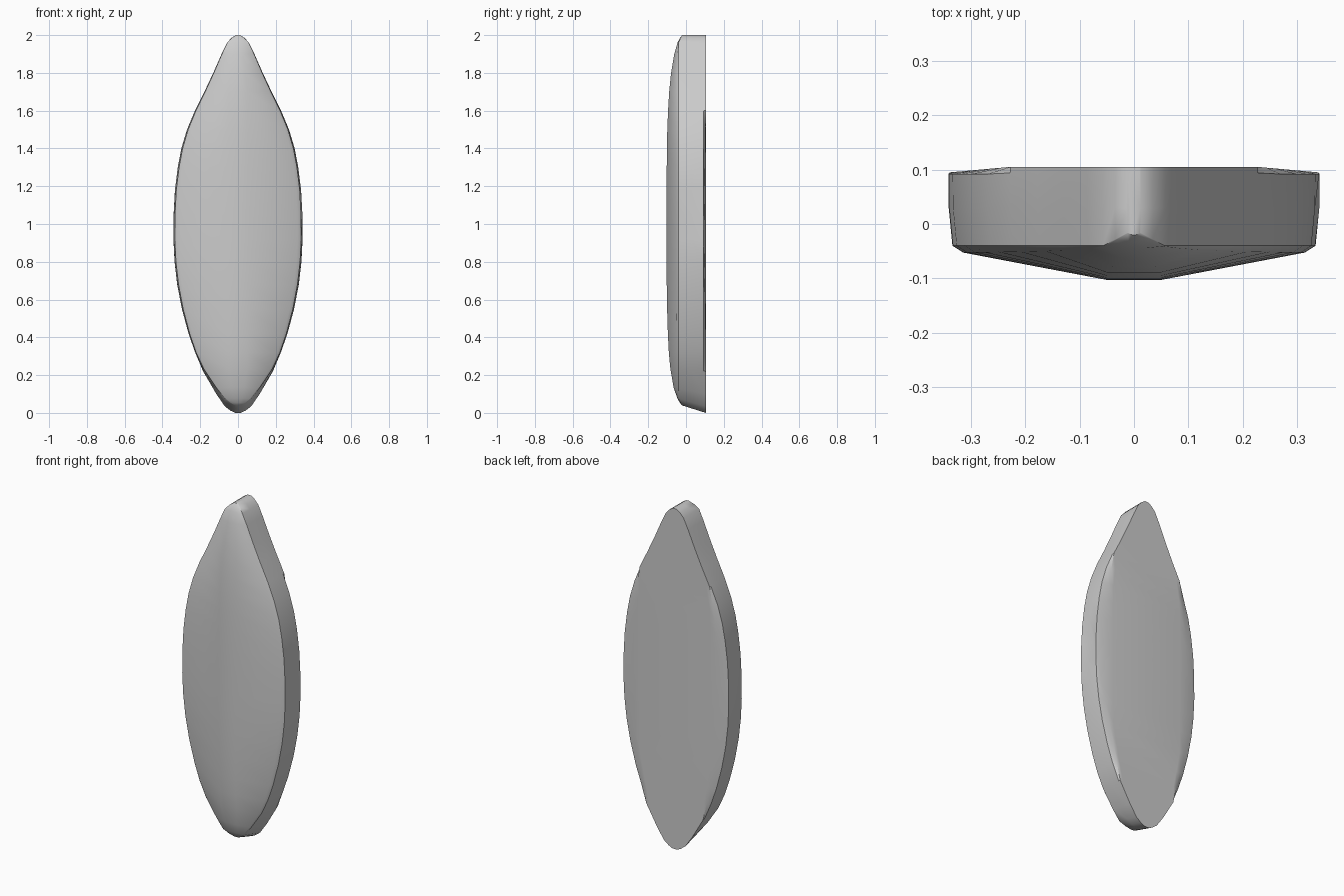
import bpy, bmesh

if "Cube" in bpy.data.objects:
    bpy.data.objects.remove(bpy.data.objects["Cube"])

# Rows from bottom to top: height, half width, front ridge depth
ROWS = [(0, .015, -.022), (.012, .04, -.032), (.035, .07, -.046), (.10, .115, -.066),
        (.22, .185, -.083), (.32, .227, -.091), (.42, .262, -.096), (.55, .297, -.100),
        (.68, .322, -.102), (.80, .336, -.103), (.92, .342, -.103), (1.05, .341, -.103),
        (1.18, .334, -.103), (1.30, .319, -.102), (1.40, .300, -.101), (1.50, .270, -.099),
        (1.60, .228, -.095), (1.70, .178, -.089), (1.80, .131, -.079), (1.90, .087, -.062),
        (1.96, .058, -.045), (1.985, .035, -.032), (2.0, .012, -.020)]
# Corners of the coarser flat back: height, half width
BACK = [(.22, .185), (.92, .340), (1.60, .228)]


def back_width(z, w):
    for (z0, w0), (z1, w1) in zip(BACK, BACK[1:]):
        if z0 <= z <= z1:
            return w0 + (w1 - w0) * (z - z0) / (z1 - z0)
    return w


def section(z, w, ridge):
    """Closed cross-section at one height, from back to front and mirrored."""
    rim = max(-.04, ridge + .004)
    bw = back_width(z, w)
    half = [(min(bw * .9, .23), .105),
            (bw * .998, .105 - .09 * max(0, bw - .23)),
            (w, .092 if w - bw > .002 else .094),
            (w * .998, .03),
            (w * .978, rim),
            (w * .92, rim + (ridge - rim) * .2),
            (min(.05, w * .3), ridge)]
    pts = half + [(-x, y) for x, y in reversed(half)]
    lean = .04 * max(0, 1 - z / .3)      # slanted underside
    return [(x, y, z + lean * (.105 - y) / .127) for x, y in pts]


# Loft the leaf-shaped body
bm = bmesh.new()
rings = [[bm.verts.new(p) for p in section(*r)] for r in ROWS]
for a, b in zip(rings, rings[1:]):
    n = len(a)
    for i in range(n):
        j = (i + 1) % n
        bm.faces.new((a[i], a[j], b[j], b[i]))
bm.faces.new(rings[0])
bm.faces.new(rings[-1])

# Small nick in the right edge
rings[11][3].co.x -= .02
rings[11][3].co.y += .02

bmesh.ops.recalc_face_normals(bm, faces=bm.faces)
mesh = bpy.data.meshes.new("leaf_blade")
bm.to_mesh(mesh)
bm.free()
blade = bpy.data.objects.new("leaf_blade", mesh)
bpy.context.collection.objects.link(blade)
bpy.context.view_layer.objects.active = blade
blade.select_set(True)
bpy.ops.object.shade_smooth_by_angle(angle=0.7)
